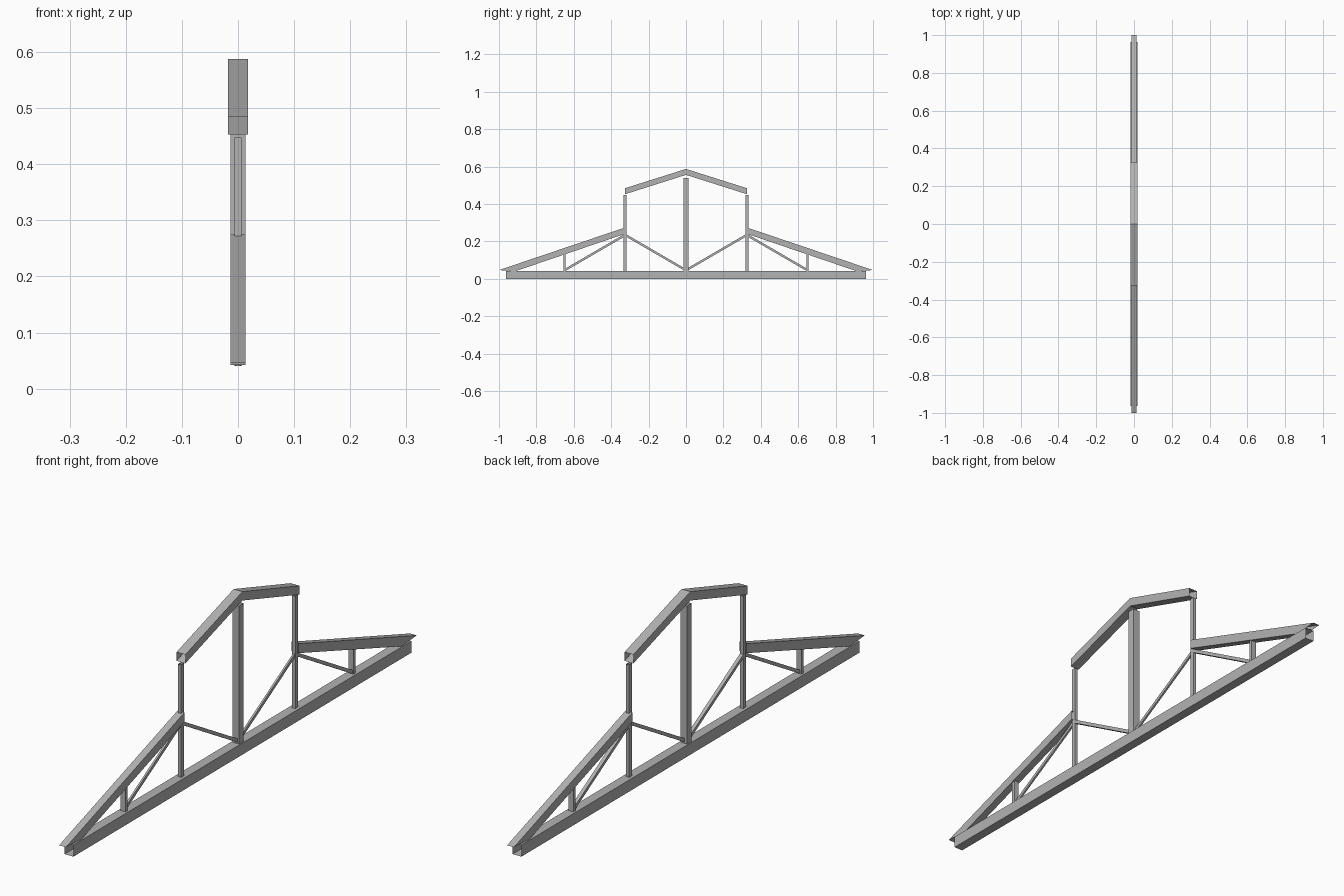
import bpy
import bmesh
from mathutils import Vector

cube = bpy.data.objects.get("Cube")
if cube:
    bpy.data.objects.remove(cube, do_unlink=True)

steel = bpy.data.materials.new("Grey steel")
steel.use_nodes = True
GREY = (0.45, 0.45, 0.45, 1)
steel.diffuse_color = GREY
steel.node_tree.nodes["Principled BSDF"].inputs["Base Color"].default_value = GREY


def tube(name, sections, half_x):
    """Open-ended rectangular tube through (upper, lower) pairs of (y, z) points."""
    bm = bmesh.new()
    rings = []
    for (uy, uz), (ly, lz) in sections:
        corners = ((-half_x, uy, uz), (half_x, uy, uz), (half_x, ly, lz), (-half_x, ly, lz))
        rings.append([bm.verts.new(c) for c in corners])
    for a, b in zip(rings, rings[1:]):
        for i in range(4):
            j = (i + 1) % 4
            bm.faces.new((a[i], a[j], b[j], b[i]))
    # Turn every wall away from the tube axis
    for f, k in zip(bm.faces, range(len(bm.faces))):
        seg = k // 4
        axis = sum((v.co for r in rings[seg:seg + 2] for v in r), Vector()) / 8
        f.normal_update()
        if f.normal.dot(f.calc_center_median() - axis) < 0:
            f.normal_flip()
    mesh = bpy.data.meshes.new(name)
    bm.to_mesh(mesh)
    bm.free()
    mesh.materials.append(steel)
    obj = bpy.data.objects.new(name, mesh)
    bpy.context.collection.objects.link(obj)


def post(name, y, bottom, top, half_x, half_y):
    tube(name, [((y - half_y, z), (y + half_y, z)) for z in (bottom, top)], half_x)


def brace(name, start, end, half_x, half_t):
    a, b = Vector(start), Vector(end)
    d = (b - a).normalized()
    n = Vector((-d.y, d.x)) * half_t
    tube(name, [(p + n, p - n) for p in (a, b)], half_x)


CHORD_TOP = 0.042
WALL_Y = 0.325

# Bottom chord and centre post
tube("bottom_chord", [((y, CHORD_TOP), (y, 0)) for y in (-0.963, 0.963)], 0.0175)
post("king_post", 0, CHORD_TOP, 0.54, 0.0135, 0.013)

# Raised ridge, bent at the peak
tube("upper_rafters", [((y, z), (y, z - 0.032)) for y, z in
                       ((-WALL_Y, 0.485), (0, 0.588), (WALL_Y, 0.485))], 0.0175)

# Members repeated at front and back
for side, s in (("front", -1), ("back", 1)):
    tube(side + "_lower_rafter", [((s, 0.047), (s * 0.91, CHORD_TOP)),
                                  ((s * WALL_Y, 0.275), (s * WALL_Y, 0.241))], 0.0135)
    post(side + "_wall_post", s * WALL_Y, CHORD_TOP, 0.448, 0.0065, 0.008)
    post(side + "_short_post", s * 0.65, CHORD_TOP, 0.138, 0.01, 0.006)
    # Braces that rise toward the back are narrower
    brace(side + "_inner_brace", (0, 0.046), (s * WALL_Y, 0.235),
          0.0035 if s > 0 else 0.0065, 0.006)
    brace(side + "_outer_brace", (s * 0.65, 0.046), (s * WALL_Y, 0.235),
          0.0035 if s < 0 else 0.0065, 0.006)
